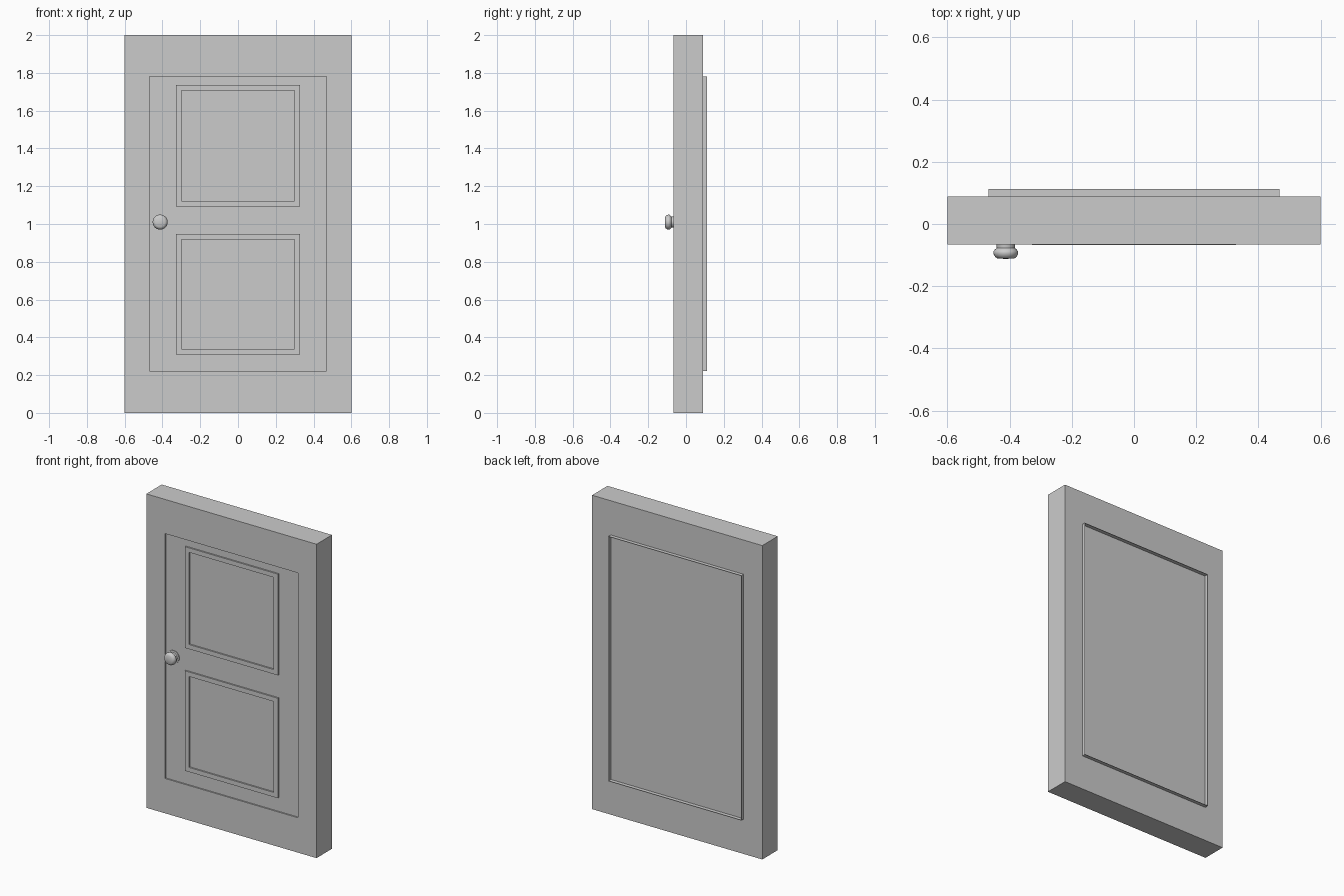
import bpy, bmesh, math
from mathutils import Matrix

if "Cube" in bpy.data.objects:
    bpy.data.objects.remove(bpy.data.objects["Cube"])


def finish(bm, name):
    bmesh.ops.recalc_face_normals(bm, faces=bm.faces)
    me = bpy.data.meshes.new(name)
    bm.to_mesh(me)
    bm.free()
    ob = bpy.data.objects.new(name, me)
    bpy.context.collection.objects.link(ob)
    return ob


def slab(name, x0, x1, z0, z1, y0, y1):
    """Solid box given by its limits."""
    bm = bmesh.new()
    size = (x1 - x0, y1 - y0, z1 - z0)
    centre = ((x0 + x1) / 2, (y0 + y1) / 2, (z0 + z1) / 2)
    bmesh.ops.create_cube(bm, size=1, matrix=Matrix.Translation(centre) @ Matrix.Diagonal((*size, 1)))
    return finish(bm, name)


def ring(name, outer, border, y0, y1):
    """Rectangular frame; outer is (x0, x1, z0, z1), border its width or the inner limits."""
    bm = bmesh.new()
    if isinstance(border, tuple):
        inner = border
    else:
        inner = tuple(v + s * border for v, s in zip(outer, (1, -1, 1, -1)))

    def loop(r, y):
        x0, x1, z0, z1 = r
        return [bm.verts.new((x, y, z)) for x, z in ((x0, z0), (x1, z0), (x1, z1), (x0, z1))]

    loops = [loop(outer, y0), loop(outer, y1), loop(inner, y1), loop(inner, y0)]
    for a, b in zip(loops, loops[1:] + loops[:1]):
        for i in range(4):
            j = (i + 1) % 4
            bm.faces.new((a[i], a[j], b[j], b[i]))
    return finish(bm, name)


def lathe(name, profile, x, z, sides=24):
    """Revolve (radius, y) points round an axis along y."""
    bm = bmesh.new()
    vs = [bm.verts.new((x + r, y, z)) for r, y in profile]
    edges = [bm.edges.new(p) for p in zip(vs, vs[1:])]
    bmesh.ops.spin(bm, geom=vs + edges, cent=(x, 0, z), axis=(0, 1, 0),
                   angle=2 * math.pi, steps=sides)
    bmesh.ops.remove_doubles(bm, verts=bm.verts, dist=1e-5)
    return finish(bm, name)


# Surround with the door opening
opening = (-0.468, 0.468, 0.222, 1.782)
ring("door_frame", (-0.6, 0.6, 0, 2), opening, -0.0665, 0.089)

# Door leaf, recessed at the front, with a thin raised lip round its back
FACE = -0.058
slab("door_leaf", *opening, FACE, 0.088)
ring("back_lip", opening, 0.002, 0.08, 0.112)

# Raised mouldings round the two panels
for label, z0, z1 in (("lower", 0.309, 0.946), ("upper", 1.092, 1.737)):
    ring(label + "_panel_moulding", (-0.328, 0.328, z0, z1), 0.029, -0.0672, FACE + 0.004)

# Turned door knob with a low rose at its foot
knob = lathe("door_knob", [(0.040, FACE + 0.004), (0.040, -0.063), (0.030, -0.065),
                           (0.029, -0.077), (0.034, -0.081), (0.039, -0.087),
                           (0.040, -0.093), (0.038, -0.100), (0.033, -0.107),
                           (0.026, -0.111), (0, -0.112)], -0.412, 1.01)
bpy.context.view_layer.objects.active = knob
knob.select_set(True)
bpy.ops.object.shade_smooth_by_angle(angle=math.radians(40))
